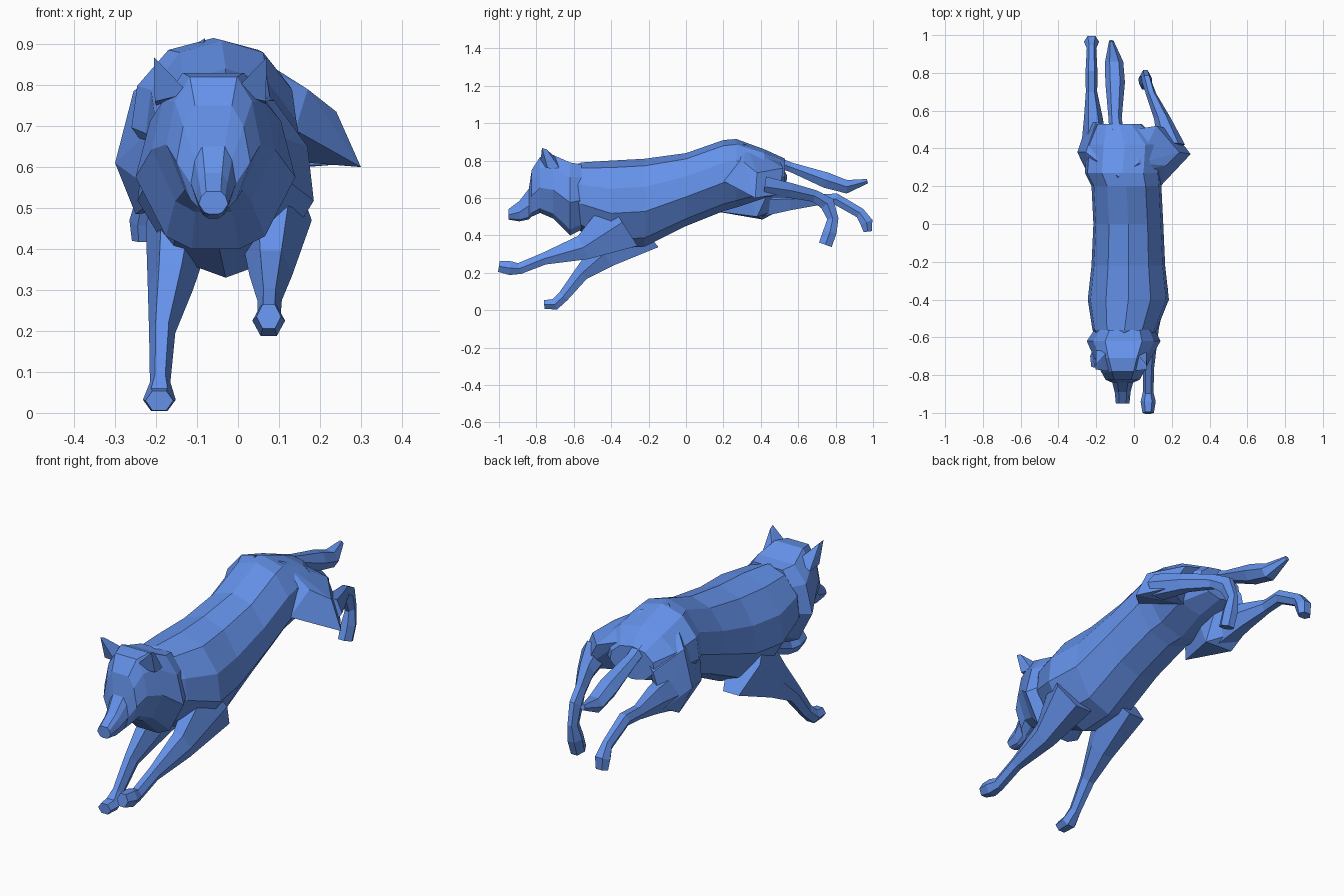
import bpy, bmesh, math
from mathutils import Vector

blue = bpy.data.materials.new("blue_coat")
blue.diffuse_color = (0.13, 0.29, 0.83, 1)


def finish(name, bm):
    bmesh.ops.recalc_face_normals(bm, faces=bm.faces)
    me = bpy.data.meshes.new(name)
    bm.to_mesh(me)
    bm.free()
    me.materials.append(blue)
    ob = bpy.data.objects.new(name, me)
    bpy.context.collection.objects.link(ob)
    return ob


def skin(name, rings):
    """Join equal-sized rings of points and cap both ends."""
    bm = bmesh.new()
    vs = [[bm.verts.new(p) for p in r] for r in rings]
    n = len(vs[0])
    for a, b in zip(vs, vs[1:]):
        for i in range(n):
            j = (i + 1) % n
            bm.faces.new((a[i], a[j], b[j], b[i]))
    bm.faces.new(vs[0])
    bm.faces.new(vs[-1])
    return finish(name, bm)


def torso(name, sections, half):
    """Upright rings from (y, centre x, half width, top z, bottom z)."""
    prof = half + [(-u, v) for u, v in reversed(half) if u > 0]
    if half[0][0] == 0 and half[-1][0] == 0:
        prof = half + [(-u, v) for u, v in reversed(half[1:-1])]
    skin(name, [[(cx + u * w, y, b + v * (t - b)) for u, v in prof]
                for y, cx, w, t, b in sections])


def limb(name, path, n=6):
    """Tube from (x, y, z, side radius, depth radius); rings follow the path in side view."""
    rings = []
    for i, (x, y, z, rx, rt) in enumerate(path):
        a, b = path[max(i - 1, 0)], path[min(i + 1, len(path) - 1)]
        t = Vector((0, b[1] - a[1], b[2] - a[2])).normalized()
        up = Vector((0, -t.z, t.y))
        c = Vector((x, y, z))
        k = 1 / math.sin(math.pi / 3) if n == 6 else 1
        rings.append([c + Vector((rx * math.cos(s), 0, 0)) + up * (rt * k * math.sin(s))
                      for s in (2 * math.pi * j / n for j in range(n))])
    skin(name, rings)


def hull(name, pts):
    bm = bmesh.new()
    for p in pts:
        bm.verts.new(p)
    r = bmesh.ops.convex_hull(bm, input=bm.verts)
    junk = [g for g in r["geom_interior"] if isinstance(g, bmesh.types.BMVert)]
    bmesh.ops.delete(bm, geom=junk, context='VERTS')
    return finish(name, bm)


# Body: ten-sided rings from neck to rump
torso("body", [
    (-0.66, -0.05, 0.11, 0.75, 0.50),
    (-0.56, -0.05, 0.17, 0.79, 0.42),
    (-0.40, -0.03, 0.215, 0.80, 0.33),
    (-0.22, -0.03, 0.195, 0.81, 0.34),
    (0.00, -0.03, 0.185, 0.84, 0.45),
    (0.20, -0.04, 0.185, 0.91, 0.53),
    (0.27, -0.06, 0.20, 0.915, 0.55),
    (0.42, -0.05, 0.20, 0.86, 0.60),
    (0.53, -0.08, 0.12, 0.81, 0.65),
], [(0, 1), (.55, .92), (.93, .68), (1, .40), (.6, .1), (0, 0)])

# Head with snout, brow and flared ruff
torso("head", [
    (-0.95, -0.06, 0.036, 0.54, 0.485),
    (-0.89, -0.06, 0.042, 0.585, 0.475),
    (-0.84, -0.06, 0.055, 0.65, 0.485),
    (-0.825, -0.06, 0.09, 0.75, 0.50),
    (-0.78, -0.06, 0.115, 0.82, 0.52),
    (-0.71, -0.06, 0.15, 0.83, 0.49),
    (-0.62, -0.055, 0.195, 0.79, 0.40),
    (-0.56, -0.05, 0.16, 0.78, 0.43),
], [(.5, 1), (.82, .80), (1, .45), (.62, .08), (.3, 0)])

# Ears, mirrored about the head centre
EAR = [(.07, -.77, .868), (.066, -.745, .86), (-.015, -.78, .78), (.068, -.74, .76),
       (0, -.67, .79), (.065, -.67, .75)]
hull("ear_right", EAR)
hull("ear_left", [(-.135 - x, y, z) for x, y, z in EAR])

# Thighs
hull("thigh_right", [(-.05, .26, .90), (.02, .32, .885), (.17, .31, .79), (.24, .38, .735),
                     (.25, .37, .65), (.30, .37, .60), (.14, .20, .69), (.2, .5, .62),
                     (.12, .52, .76), (0, .5, .80), (.05, .42, .62)])
hull("thigh_left", [(-.08, .25, .915), (-.165, .31, .86), (-.255, .38, .785), (-.30, .38, .61),
                    (-.25, .41, .485), (-.12, .38, .50), (-.19, .15, .53), (-.2, .18, .7),
                    (-.25, .53, .55), (-.2, .54, .72), (-.12, .51, .78)])

# Lower hind legs with bent hocks and feet
limb("hind_leg_left", [
    (-.21, .40, .59, .07, .09), (-.215, .56, .595, .05, .06), (-.225, .70, .59, .03, .03),
    (-.225, .80, .595, .032, .03), (-.225, .93, .52, .025, .028),
    (-.225, .965, .47, .04, .034), (-.225, .972, .42, .034, .022)])
limb("hind_leg_right", [
    (.20, .42, .66, .07, .055), (.15, .56, .64, .045, .04), (.09, .69, .61, .028, .032),
    (.067, .755, .57, .026, .04), (.06, .785, .49, .022, .03),
    (.06, .77, .42, .036, .036), (.06, .745, .35, .034, .036)])

# Front legs, reaching forward
limb("front_leg_right", [
    (.09, -.34, .47, .09, .15), (.08, -.55, .335, .052, .068), (.077, -.76, .275, .03, .032),
    (.075, -.89, .223, .028, .03), (.075, -.94, .225, .04, .037), (.075, -1.0, .235, .03, .03)])
limb("front_leg_left", [
    (-.14, -.25, .46, .085, .16), (-.165, -.44, .30, .055, .08), (-.185, -.56, .195, .032, .04),
    (-.19, -.655, .075, .025, .03), (-.192, -.70, .032, .04, .03), (-.192, -.758, .03, .034, .024)])

# Tail
limb("tail", [
    (-.09, .46, .80, .04, .03), (-.10, .56, .765, .035, .025), (-.10, .75, .695, .052, .042),
    (-.105, .86, .66, .048, .036), (-.12, .97, .69, .012, .012)], 6)
